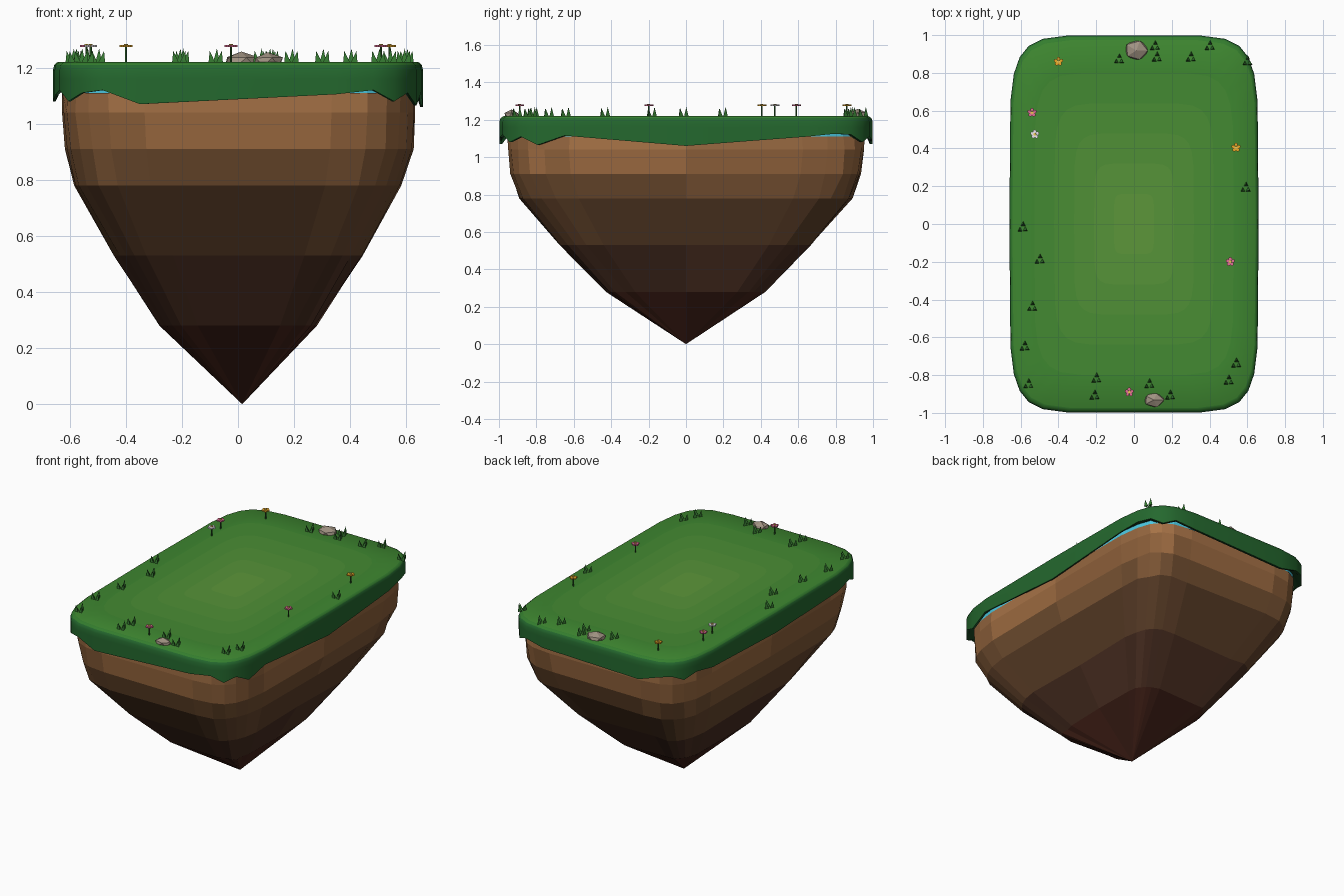
import bpy, bmesh, math, random
from mathutils import Matrix, Vector

if "Cube" in bpy.data.objects:
    bpy.data.objects.remove(bpy.data.objects["Cube"])

random.seed(7)
N, POW, A, B, TOP = 26, 0.30, 0.66, 1.0, 1.22


def mat(name, r, g, b):
    m = bpy.data.materials.get(name)
    if not m:
        m = bpy.data.materials.new(name)
        lin = [((c / 255 + 0.055) / 1.055) ** 2.4 for c in (r, g, b)]
        m.diffuse_color = (*lin, 1)
        m.use_nodes = True
        m.node_tree.nodes["Principled BSDF"].inputs["Base Color"].default_value = m.diffuse_color
    return m


def finish(name, bm, mats, smooth=False):
    bmesh.ops.recalc_face_normals(bm, faces=bm.faces[:])
    me = bpy.data.meshes.new(name)
    bm.to_mesh(me)
    bm.free()
    for m in mats:
        me.materials.append(m)
    ob = bpy.data.objects.new(name, me)
    bpy.context.collection.objects.link(ob)
    if smooth:
        bpy.ops.object.select_all(action='DESELECT')
        ob.select_set(True)
        bpy.context.view_layer.objects.active = ob
        bpy.ops.object.shade_smooth_by_angle(angle=math.radians(50))
    return ob


def outline(scale, z, jitter=0.0):
    """Rounded-rectangle ring (superellipse); z is a number or one height per point."""
    pts = []
    for i in range(N):
        t = 2 * math.pi * i / N
        c, s = math.cos(t), math.sin(t)
        k = scale + random.uniform(-jitter, jitter)
        x = math.copysign(abs(c) ** POW, c) * A * k if abs(c) > 1e-6 else 0
        y = math.copysign(abs(s) ** POW, s) * B * k if abs(s) > 1e-6 else 0
        pts.append(Vector((x, y, z[i] if isinstance(z, list) else z)))
    return pts


def loft(rings, pick, tip=None, cap=False):
    """Bridge rings in order; pick(row) gives the material slot of a face."""
    bm = bmesh.new()
    loops = [[bm.verts.new(p) for p in r] for r in rings]
    for row, (lo, hi) in enumerate(zip(loops, loops[1:])):
        for i in range(N):
            j = (i + 1) % N
            bm.faces.new((lo[i], lo[j], hi[j], hi[i])).material_index = pick(row)
    if tip:
        v = bm.verts.new(tip)
        for i in range(N):
            f = bm.faces.new((loops[-1][i], loops[-1][(i + 1) % N], v))
            f.material_index = pick(len(rings) - 1)
    if cap:
        bm.faces.new(loops[0])
    return bm


# Grass slab with ragged hanging skirt
skirt = [1.06, 1.11, 1.125, 1.12, 1.08, 1.11, 1.09, 1.07, 1.11, 1.12, 1.09, 1.12, 1.10,
         1.08, 1.10, 1.12, 1.08, 1.11, 1.12, 1.07, 1.105, 1.12, 1.08, 1.11, 1.065, 1.115]
profile = [(0.955, 1.135), (0.985, skirt), (1.0, skirt), (1.0, 1.16), (1.0, 1.19),
           (0.993, 1.21), (0.975, TOP)] + [(s, TOP) for s in (0.8, 0.64, 0.48, 0.32, 0.16)]
greens = [mat("grass_under", 24, 70, 34), mat("grass_side", 36, 104, 46),
          mat("grass_rim", 52, 126, 46)]
greens += [mat(f"grass_top_{k}", 62 + 6 * k, 135 + 3 * k, 48 + 2 * k) for k in range(6)]
slots = [0, 0, 1, 1, 1, 2, 3, 4, 5, 6, 7, 8]
finish("grass_top", loft([outline(s, z) for s, z in profile], lambda r: slots[r],
                         tip=(0, 0, TOP), cap=True), greens, smooth=True)

# Thin bright band between grass and earth
finish("water_band", loft([outline(0.95, 1.10), outline(0.95, 1.135)], lambda r: 0),
       [mat("water", 75, 200, 225)])

# Faceted earth cone, darker towards the tip, two shades per layer
layers = [(0.955, 1.11, 0.004), (0.955, 1.04, 0.006), (0.94, 0.91, 0.01),
          (0.885, 0.78, 0.012), (0.67, 0.53, 0.015), (0.42, 0.28, 0.012)]
tones = [(166, 114, 70), (156, 106, 64), (128, 88, 54), (106, 72, 46), (80, 50, 36),
         (72, 36, 26)]
earths = []
for k, c in enumerate(tones):
    earths += [mat(f"earth_{k}_{s}", *[v * f for v in c]) for s, f in enumerate((1, 0.9))]
finish("earth_body", loft([outline(*l) for l in layers],
                          lambda r: 2 * r + random.randint(0, 1),
                          tip=(0.015, 0, 0), cap=True), earths)

# Boulders
for n, (x, y, rx, ry, h) in enumerate([(0.012, 0.918, 0.07, 0.06, 0.04),
                                       (0.105, -0.932, 0.058, 0.042, 0.034)]):
    bm = bmesh.new()
    bmesh.ops.create_icosphere(bm, subdivisions=1, radius=1)
    for v in bm.verts:
        v.co *= random.uniform(0.9, 1.08)
        v.co = Vector((x + v.co.x * rx, y + v.co.y * ry, TOP + v.co.z * h))
    finish(f"boulder_{n}", bm, [mat("stone", 160, 146, 130)])

# Grass tufts: three leaning three-sided blades each
tufts = [(-.08, .87), (.11, .94), (.12, .88), (.30, .88), (.40, .94), (.60, .86),
         (.59, .19), (-.59, -.02), (-.50, -.19), (-.54, -.44), (-.58, -.65), (-.56, -.85),
         (-.20, -.82), (-.21, -.91), (.08, -.85), (.19, -.91), (.50, -.83), (.54, -.74)]
bm = bmesh.new()
for x, y in tufts:
    for dx, dy, h in ((0.003, 0.018, 0.048), (-0.013, -0.011, 0.04), (0.014, -0.009, 0.04)):
        base = [bm.verts.new((x + dx + 0.014 * math.sin(a), y + dy + 0.016 * math.cos(a), TOP - 0.002))
                for a in (0, 2.094, 4.189)]
        tip = bm.verts.new((x + dx * 1.6, y + dy * 1.2, TOP + h))
        bm.faces.new(base)
        for i in range(3):
            bm.faces.new((base[i], base[(i + 1) % 3], tip))
finish("grass_tufts", bm, [mat("blade", 52, 120, 48)])

# Flowers: stem, five flat petals, centre
pink, white, gold = (mat("petal_pink", 226, 110, 150), mat("petal_white", 236, 232, 236),
                     mat("petal_gold", 236, 170, 40))
stem, heart = mat("stem", 44, 100, 40), mat("flower_heart", 240, 200, 80)
flowers = [(-.40, .86, gold), (-.54, .59, pink), (-.525, .475, white),
           (.54, .405, gold), (.51, -.20, pink), (-.025, -.89, pink)]
for n, (x, y, petal) in enumerate(flowers):
    bm = bmesh.new()

    def disc(dx, dy, z, r, h, seg, slot):
        before = set(bm.faces)
        bmesh.ops.create_cone(bm, cap_ends=True, segments=seg, radius1=r, radius2=r, depth=h,
                              matrix=Matrix.Translation((x + dx, y + dy, z)))
        for f in set(bm.faces) - before:
            f.material_index = slot

    disc(0, 0, TOP + 0.026, 0.004, 0.056, 5, 0)
    for k in range(5):
        a = math.pi / 2 + k * math.tau / 5
        disc(0.015 * math.cos(a), 0.015 * math.sin(a), TOP + 0.057, 0.010, 0.008, 6, 1)
    disc(0, 0, TOP + 0.059, 0.008, 0.012, 6, 2)
    finish(f"flower_{n}", bm, [stem, petal, heart])
